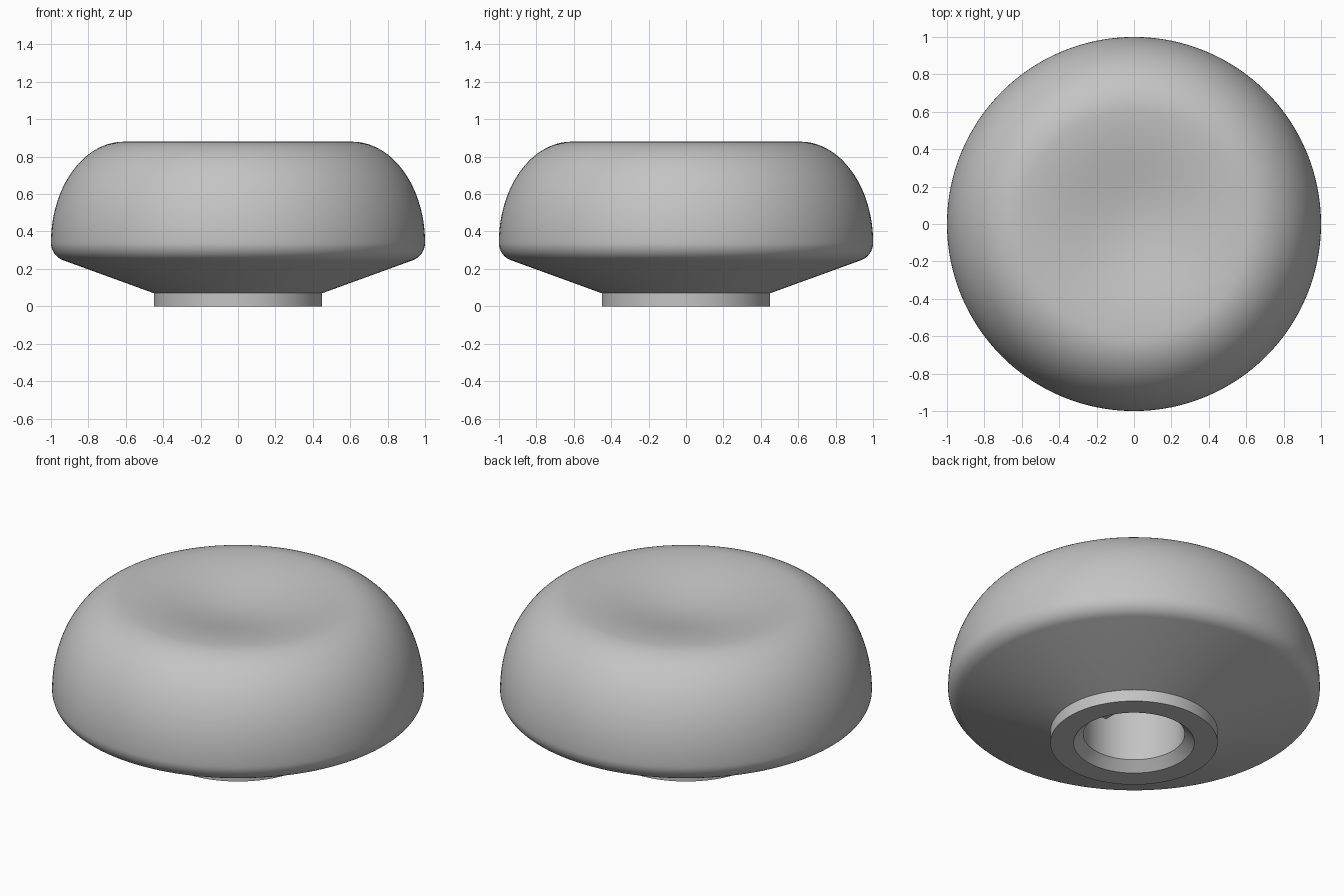
import bpy, bmesh, math

if "Cube" in bpy.data.objects:
    bpy.data.objects.remove(bpy.data.objects["Cube"])

SIDES = 128
BORE = 0.273      # shaft hole radius
CEILING = 0.5     # top of the shaft hole
KEY = 0.106       # offset of the key's flats from the axis

grey = bpy.data.materials.new("plain grey")
grey.use_nodes = True
colour = (0.55, 0.55, 0.55, 1)
grey.diffuse_color = colour
grey.node_tree.nodes["Principled BSDF"].inputs["Base Color"].default_value = colour


def arc(cx, cz, rx, rz, start, end, steps):
    """Points along an ellipse, angles in degrees."""
    angles = [math.radians(start + (end - start) * i / steps) for i in range(steps + 1)]
    return [(cx + rx * math.cos(a), cz + rz * math.sin(a)) for a in angles]


def finish(bm, name):
    bmesh.ops.recalc_face_normals(bm, faces=bm.faces)
    mesh = bpy.data.meshes.new(name)
    bm.to_mesh(mesh)
    bm.free()
    mesh.materials.append(grey)
    obj = bpy.data.objects.new(name, mesh)
    bpy.context.collection.objects.link(obj)
    bpy.ops.object.select_all(action="DESELECT")
    obj.select_set(True)
    bpy.context.view_layer.objects.active = obj
    bpy.ops.object.shade_smooth_by_angle(angle=math.radians(25))
    return obj


def lathe(name, profile):
    bm = bmesh.new()
    verts = [bm.verts.new((r, 0, z)) for r, z in profile]
    edges = [bm.edges.new(pair) for pair in zip(verts, verts[1:])]
    bmesh.ops.spin(bm, geom=verts + edges, cent=(0, 0, 0), axis=(0, 0, 1),
                   angle=math.tau, steps=SIDES)
    bmesh.ops.remove_doubles(bm, verts=bm.verts, dist=0.0001)
    return finish(bm, name)


# Knob body: dished top, rounded shoulder, soft lower edge, cone, collar and bore
dish_radius, dish_depth, top = 0.61, 0.075, 0.88
dish = []
for i in range(24):
    r = dish_radius * i / 24
    dish.append((r, top - dish_depth * (1 + math.cos(math.pi * r / dish_radius)) / 2))
shoulder = arc(dish_radius, 0.34, 1 - dish_radius, top - 0.34, 90, 0, 32)
lower_edge = arc(0.9, 0.34, 0.1, 0.1, 0, -70, 12)[1:]
underside = [(0.45, 0.07), (0.45, 0), (0.325, 0), (BORE, 0.053),
             (BORE, CEILING), (0, CEILING)]
lathe("knob_body", dish + shoulder + lower_edge + underside)

# Key block filling one corner of the bore, recessed from its mouth
bm = bmesh.new()
half = math.degrees(math.asin(KEY / BORE))
outline = [(KEY, -KEY)] + arc(0, 0, BORE + 0.003, BORE + 0.003, -half, 90 - half, 24)
face = bm.faces.new([bm.verts.new((x, y, 0.155)) for x, y in outline])
block = bmesh.ops.extrude_face_region(bm, geom=[face], use_keep_orig=True)
rise = [g for g in block["geom"] if isinstance(g, bmesh.types.BMVert)]
bmesh.ops.translate(bm, verts=rise, vec=(0, 0, CEILING - 0.155))
finish(bm, "shaft_key")
